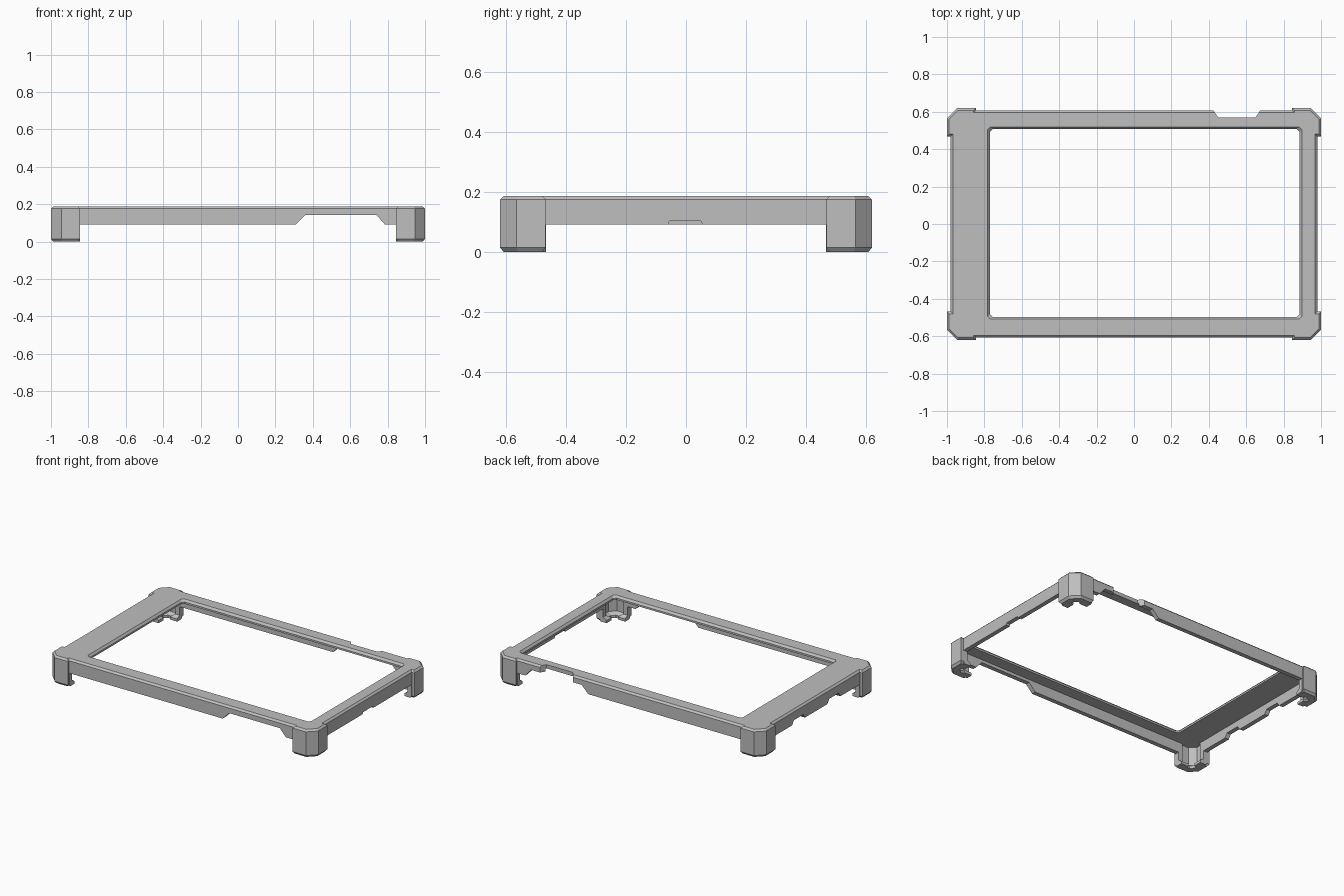
import bpy
import bmesh

cube = bpy.data.objects.get("Cube")
if cube:
    bpy.data.objects.remove(cube, do_unlink=True)

grey = bpy.data.materials.new("light_grey")
grey.use_nodes = True
colour = (0.52, 0.52, 0.52, 1)
grey.diffuse_color = colour
grey.node_tree.nodes["Principled BSDF"].inputs["Base Color"].default_value = colour


def loft(name, loops):
    """Solid skinned through matching 3D loops, capped at both ends."""
    bm = bmesh.new()
    rings = [[bm.verts.new(p) for p in loop] for loop in loops]
    n = len(rings[0])
    for a, b in zip(rings, rings[1:]):
        for i in range(n):
            j = (i + 1) % n
            bm.faces.new((a[i], a[j], b[j], b[i]))
    bm.faces.new(rings[0])
    bm.faces.new(rings[-1])
    bmesh.ops.recalc_face_normals(bm, faces=bm.faces)
    mesh = bpy.data.meshes.new(name)
    bm.to_mesh(mesh)
    bm.free()
    mesh.materials.append(grey)
    obj = bpy.data.objects.new(name, mesh)
    bpy.context.collection.objects.link(obj)
    return obj


def outline(z, inset=0.0):
    """Plan of the frame with four raised, chamfered corners, offset inwards."""
    i, d = inset, inset * 0.414
    quarter = [(0.98 - i, 0.468 + i), (1 - i, 0.468 + i), (1 - i, 0.565 - d),
               (0.945 - d, 0.62 - i), (0.845 + i, 0.62 - i), (0.845 + i, 0.607 - i)]
    pts = []
    for sx, sy in ((1, 1), (-1, 1), (-1, -1), (1, -1)):
        part = [(sx * x, sy * y, z) for x, y in quarter]
        pts += part if sx * sy > 0 else part[::-1]
    return pts


def window(z, grow):
    """Off-centre screen opening with clipped corners."""
    x0, x1, y0, y1 = -0.77 - grow, 0.885 + grow, -0.497 - grow, 0.507 + grow
    c = 0.015
    return [(x0 + c, y0, z), (x1 - c, y0, z), (x1, y0 + c, z), (x1, y1 - c, z),
            (x1 - c, y1, z), (x0 + c, y1, z), (x0, y1 - c, z), (x0, y0 + c, z)]


def along_y(profile, y0, y1):
    return [[(x, y, z) for x, z in profile] for y in (y0, y1)]


def along_x(profile, x0, x1):
    return [[(x, y, z) for y, z in profile] for x in (x0, x1)]


# Outer shell with bevelled top rim and feet
shell = loft("frame_shell", [outline(0, 0.012), outline(0.015),
                             outline(0.176), outline(0.188, 0.012)])

LOW, EDGE = -0.1, 0.092
cutters = [
    # Hollow underside, leaving small inward lips on the feet
    loft("cavity_cutter", [outline(LOW, 0.055), outline(0.018, 0.055),
                           outline(0.035, 0.03), outline(0.162, 0.03)]),
    # Screen opening with sloped edge
    loft("window_cutter", [window(0.1, 0), window(0.174, 0),
                           window(0.188, 0.012), window(0.3, 0.012)]),
    # Long walls: space between the legs and the raised cable gap
    loft("long_wall_cutter", along_y(
        [(-0.844, LOW), (-0.844, EDGE), (0.31, EDGE), (0.36, 0.142),
         (0.74, 0.142), (0.785, EDGE), (0.844, EDGE), (0.844, LOW)], -1, 1)),
    # Left short wall: shallow central notch
    loft("left_wall_cutter", along_x(
        [(-0.467, LOW), (-0.467, EDGE), (-0.06, EDGE), (-0.055, 0.104),
         (0.05, 0.104), (0.055, EDGE), (0.467, EDGE), (0.467, LOW)], 0, 2)),
    # Right short wall: two notches beside a central tab
    loft("right_wall_cutter", along_x(
        [(-0.467, LOW), (-0.467, EDGE), (-0.26, EDGE), (-0.24, 0.12),
         (-0.14, 0.12), (-0.12, EDGE), (0.12, EDGE), (0.14, 0.12),
         (0.24, 0.12), (0.26, EDGE), (0.467, EDGE), (0.467, LOW)], -2, 0)),
    # Rear recess cut right through the wall
    loft("rear_recess_cutter", [
        [(0.41, 0.63, z), (0.45, 0.57, z), (0.65, 0.57, z), (0.69, 0.63, z)]
        for z in (LOW, 0.3)]),
]

# Carve the shell
bpy.context.view_layer.objects.active = shell
for cutter in cutters:
    cutter.hide_render = True
    mod = shell.modifiers.new(cutter.name, "BOOLEAN")
    mod.operation = "DIFFERENCE"
    mod.solver = "EXACT"
    mod.object = cutter
    bpy.ops.object.modifier_apply(modifier=mod.name)
    bpy.data.objects.remove(cutter, do_unlink=True)
